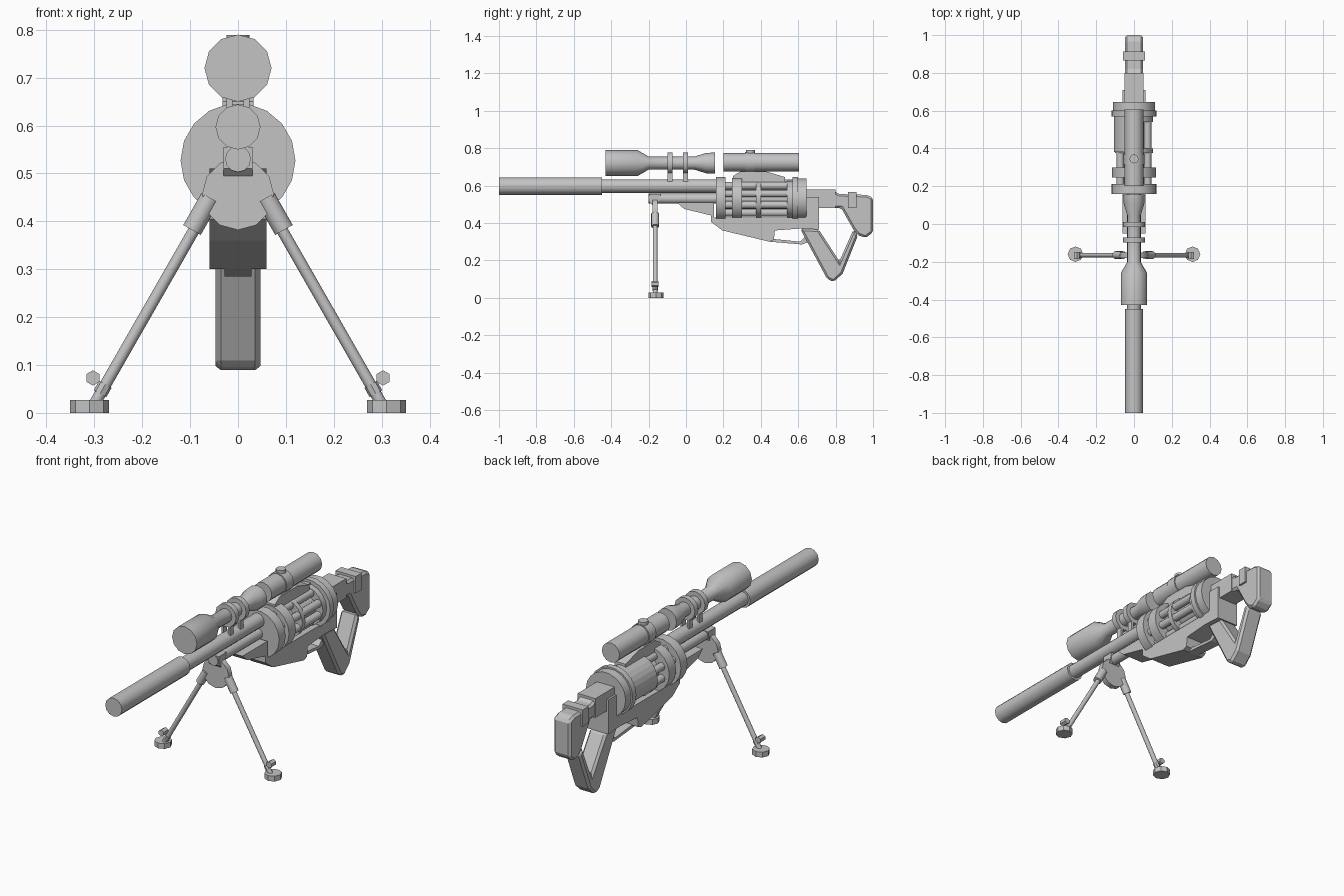
import bpy, bmesh, math
from mathutils import Vector

if "Cube" in bpy.data.objects:
    bpy.data.objects.remove(bpy.data.objects["Cube"])

grey = bpy.data.materials.new("gunmetal grey")
grey.diffuse_color = (0.55, 0.55, 0.55, 1)
grey.use_nodes = True
grey.node_tree.nodes["Principled BSDF"].inputs["Base Color"].default_value = grey.diffuse_color


def finish(name, bm, bevel=0, smooth=False):
    bmesh.ops.recalc_face_normals(bm, faces=bm.faces)
    me = bpy.data.meshes.new(name)
    bm.to_mesh(me)
    bm.free()
    me.materials.append(grey)
    ob = bpy.data.objects.new(name, me)
    bpy.context.collection.objects.link(ob)
    if bevel:
        m = ob.modifiers.new("chamfer", 'BEVEL')
        m.width, m.segments, m.limit_method = bevel, 1, 'ANGLE'
    if smooth:
        bpy.ops.object.select_all(action='DESELECT')
        bpy.context.view_layer.objects.active = ob
        ob.select_set(True)
        bpy.ops.object.shade_smooth_by_angle(angle=math.radians(40))
    return ob


def prism(name, pts, axis, a, b, bevel=0):
    """Extrude a 2D outline along x (points are y,z) or y (points are x,z)."""
    bm = bmesh.new()
    co = (lambda p, t: (t, p[0], p[1])) if axis == 'x' else (lambda p, t: (p[0], t, p[1]))
    f = bm.faces.new([bm.verts.new(co(p, a)) for p in pts])
    new = bmesh.ops.extrude_face_region(bm, geom=[f])["geom"]
    off = Vector((b - a, 0, 0) if axis == 'x' else (0, b - a, 0))
    bmesh.ops.translate(bm, vec=off, verts=[v for v in new if isinstance(v, bmesh.types.BMVert)])
    return finish(name, bm, bevel)


def box(name, x, y0, y1, z0, z1, bevel=0):
    return prism(name, [(y0, z0), (y1, z0), (y1, z1), (y0, z1)], 'x', -x, x, bevel)


def lathe(name, profile, z, x=0, n=12):
    """Closed round part along y from (y, radius) steps."""
    bm = bmesh.new()
    rings = [[bm.verts.new((x + r * math.cos(2 * math.pi * i / n), y,
                            z + r * math.sin(2 * math.pi * i / n))) for i in range(n)]
             for y, r in profile]
    for p, q in zip(rings, rings[1:]):
        for i in range(n):
            bm.faces.new((p[i], p[(i + 1) % n], q[(i + 1) % n], q[i]))
    bm.faces.new(rings[0])
    bm.faces.new(rings[-1])
    return finish(name, bm, smooth=n > 8)


def rod(name, p, q, r, n=12):
    """Cylinder between two points."""
    p, q = Vector(p), Vector(q)
    bm = bmesh.new()
    bmesh.ops.create_cone(bm, cap_ends=True, segments=n, radius1=r, radius2=r, depth=(q - p).length)
    mat = (q - p).to_track_quat('Z', 'Y').to_matrix().to_4x4()
    mat.translation = (p + q) / 2
    bmesh.ops.transform(bm, matrix=mat, verts=bm.verts)
    return finish(name, bm, smooth=n > 8)


# Barrel with thicker muzzle sleeve, and rod below it
lathe("barrel", [(-1, .047), (-.45, .047), (-.45, .036), (.18, .036)], .597)
lathe("under_rod", [(-.2, .027), (.2, .027)], .53)

# Rotary tube cluster
CZ = .527
lathe("cluster_core", [(.16, .06), (.64, .06)], CZ)
for y0, y1, r in [(.16, .212, .12), (.245, .30, .116), (.375, .40, .10),
                  (.54, .57, .10), (.57, .60, .12), (.60, .645, .112)]:
    lathe("cluster_ring", [(y0, r), (y1, r)], CZ, n=18)
for i in range(8):
    a = math.pi * (i + .5) / 4
    lathe("cluster_tube", [(.17, .02), (.62, .02)], CZ + .078 * math.sin(a), .078 * math.cos(a), n=10)
arc = [math.radians(85 + 13 * i) for i in range(10)]
prism("left_shroud", [(.107 * math.cos(a), CZ + .107 * math.sin(a)) for a in arc]
      + [(.06 * math.cos(a), CZ + .06 * math.sin(a)) for a in reversed(arc)], 'y', .38, .575)

# Body and trigger area
prism("receiver", [(-.05, .51), (-.01, .475), (.135, .44), (.135, .405), (.195, .36), (.445, .30),
                   (.47, .31), (.475, .36), (.61, .37), (.71, .365), (.71, .54), (.64, .54),
                   (.64, .43), (.15, .43), (.15, .51)], 'x', -.06, .06)
prism("trigger_guard", [(.445, .30), (.62, .285), (.66, .30), (.64, .33), (.61, .30), (.46, .315)],
      'x', -.028, .028)

# Open frame shoulder stock
prism("grip_frame", [(.61, .37), (.71, .365), (.82, .195), (.895, .365), (.92, .335),
                     (.838, .13), (.79, .085), (.755, .10)], 'x', -.047, .047, .011)
prism("butt", [(.71, .48), (.83, .48), (.895, .365), (.92, .335), (.96, .32), (1, .35),
               (1, .535), (.965, .55), (.82, .555), (.80, .565), (.71, .565)], 'x', -.047, .047, .011)
box("stock_block", .05, .63, .80, .48, .578)
box("butt_strap", .057, .865, .912, .48, .565)

# Main scope with mounting rings
SZ = .72
lathe("scope", [(-.43, .07), (-.26, .07), (-.20, .035), (.045, .035), (.11, .055), (.155, .056)], SZ)
for y in (-.085, -.003):
    lathe("scope_ring", [(y - .014, .058), (y + .014, .058)], SZ)
    for s in (-1, 1):
        prism("ring_post", [(s * .012, .60), (s * .024, .60), (s * .024, .68), (s * .012, .68)],
              'y', y - .014, y + .014)

# Rear sight tube, adjustment knob and rail
lathe("rear_tube", [(.2, .05), (.315, .05), (.315, .055), (.37, .055), (.37, .05), (.605, .05)], .724)
rod("tube_knob", (0, .345, .74), (0, .345, .789), .024)
prism("tube_rail", [(.25, .60), (.53, .60), (.53, .645), (.43, .675), (.29, .675), (.25, .65)],
      'x', -.032, .032)

# Bipod hub
prism("bipod_hub", [(-.195, .51), (-.17, .485), (-.145, .51), (-.135, .555), (-.195, .555)],
      'x', -.03, .03)
lathe("hub_disc", [(-.18, .075), (-.152, .075)], .457)
# Bipod legs, feet and foot bolts
for s in (-1, 1):
    rod("leg", (s * .07, -.165, .42), (s * .302, -.165, .015), .012)
    rod("leg_sleeve", (s * .058, -.165, .449), (s * .096, -.165, .382), .021)
    rod("leg_collar", (s * .288, -.165, .04), (s * .277, -.165, .06), .015, 8)
    rod("foot", (s * .31, -.16, 0), (s * .31, -.16, .027), .041, 8)
    rod("foot_bolt", (s * .303, -.185, .073), (s * .303, -.147, .073), .016, 6)
